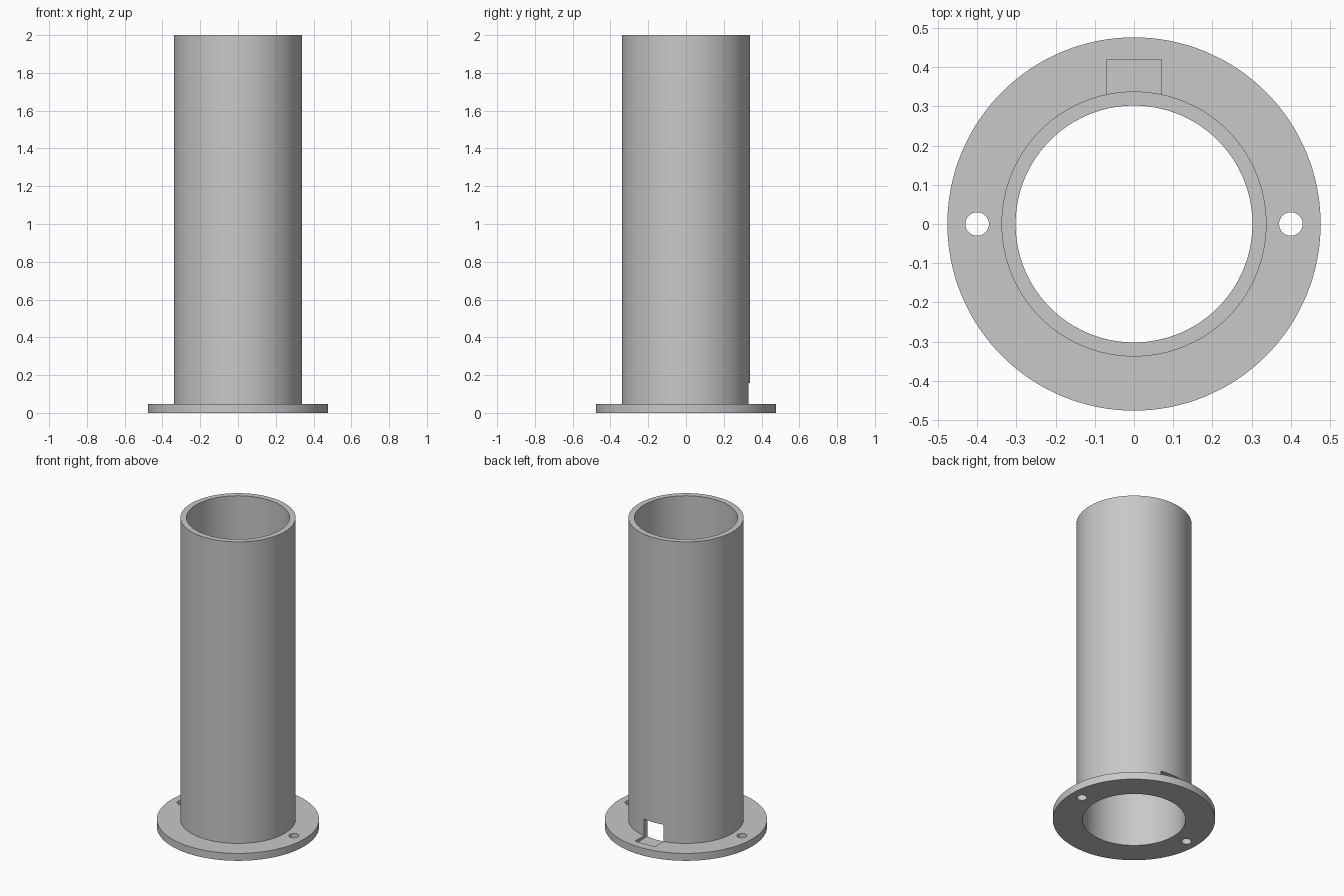
import bpy
import math

cube = bpy.data.objects.get("Cube")
if cube:
    bpy.data.objects.remove(cube, do_unlink=True)

SEGMENTS = 128
TUBE_R, BORE_R, FLANGE_R = 0.338, 0.302, 0.476
HEIGHT, FLANGE_H = 2.0, 0.048

grey = bpy.data.materials.new("plain grey")
grey.use_nodes = True
colour = (0.58, 0.58, 0.58, 1)
grey.diffuse_color = colour
grey.node_tree.nodes["Principled BSDF"].inputs["Base Color"].default_value = colour


def lathe(name, profile):
    """Turn a closed (radius, height) profile around the z axis."""
    n = len(profile)
    verts, faces = [], []
    for s in range(SEGMENTS):
        a = math.tau * s / SEGMENTS
        verts += [(r * math.cos(a), r * math.sin(a), z) for r, z in profile]
        t = (s + 1) % SEGMENTS
        for i in range(n):
            j = (i + 1) % n
            faces.append((s * n + i, t * n + i, t * n + j, s * n + j))
    mesh = bpy.data.meshes.new(name)
    mesh.from_pydata(verts, [], faces)
    obj = bpy.data.objects.new(name, mesh)
    bpy.context.collection.objects.link(obj)
    mesh.materials.append(grey)
    return obj


def activate(obj):
    bpy.ops.object.select_all(action="DESELECT")
    obj.select_set(True)
    bpy.context.view_layer.objects.active = obj


def cut(target, cutter):
    """Subtract the cutter from the target and discard it."""
    cutter.hide_render = True
    cutter.data.materials.append(grey)
    mod = target.modifiers.new("cut", "BOOLEAN")
    mod.operation = "DIFFERENCE"
    mod.solver = "EXACT"
    mod.object = cutter
    activate(target)
    bpy.ops.object.modifier_apply(modifier=mod.name)
    bpy.data.objects.remove(cutter, do_unlink=True)


# Open tube standing on a round flange
body = lathe("flanged_tube", [
    (BORE_R, 0), (FLANGE_R, 0), (FLANGE_R, FLANGE_H),
    (TUBE_R, FLANGE_H), (TUBE_R, HEIGHT), (BORE_R, HEIGHT),
])

# Two screw holes through the flange
for side in (-1, 1):
    bpy.ops.mesh.primitive_cylinder_add(
        vertices=48, radius=0.03, depth=0.2, location=(side * 0.4, 0, 0))
    hole = bpy.context.object
    hole.name = "screw_hole_cutter"
    cut(body, hole)

# Cable slot: a window in the back wall with a shallow recess in the flange
bottom, top, inner, outer = 0.03, 0.157, 0.2, 0.42
bpy.ops.mesh.primitive_cube_add(
    size=1, location=(0, (inner + outer) / 2, (bottom + top) / 2))
slot = bpy.context.object
slot.name = "cable_slot_cutter"
slot.scale = (0.14, outer - inner, top - bottom)
bpy.ops.object.transform_apply(location=False, rotation=False, scale=True)
cut(body, slot)

activate(body)
bpy.ops.object.shade_smooth_by_angle(angle=math.radians(30))
